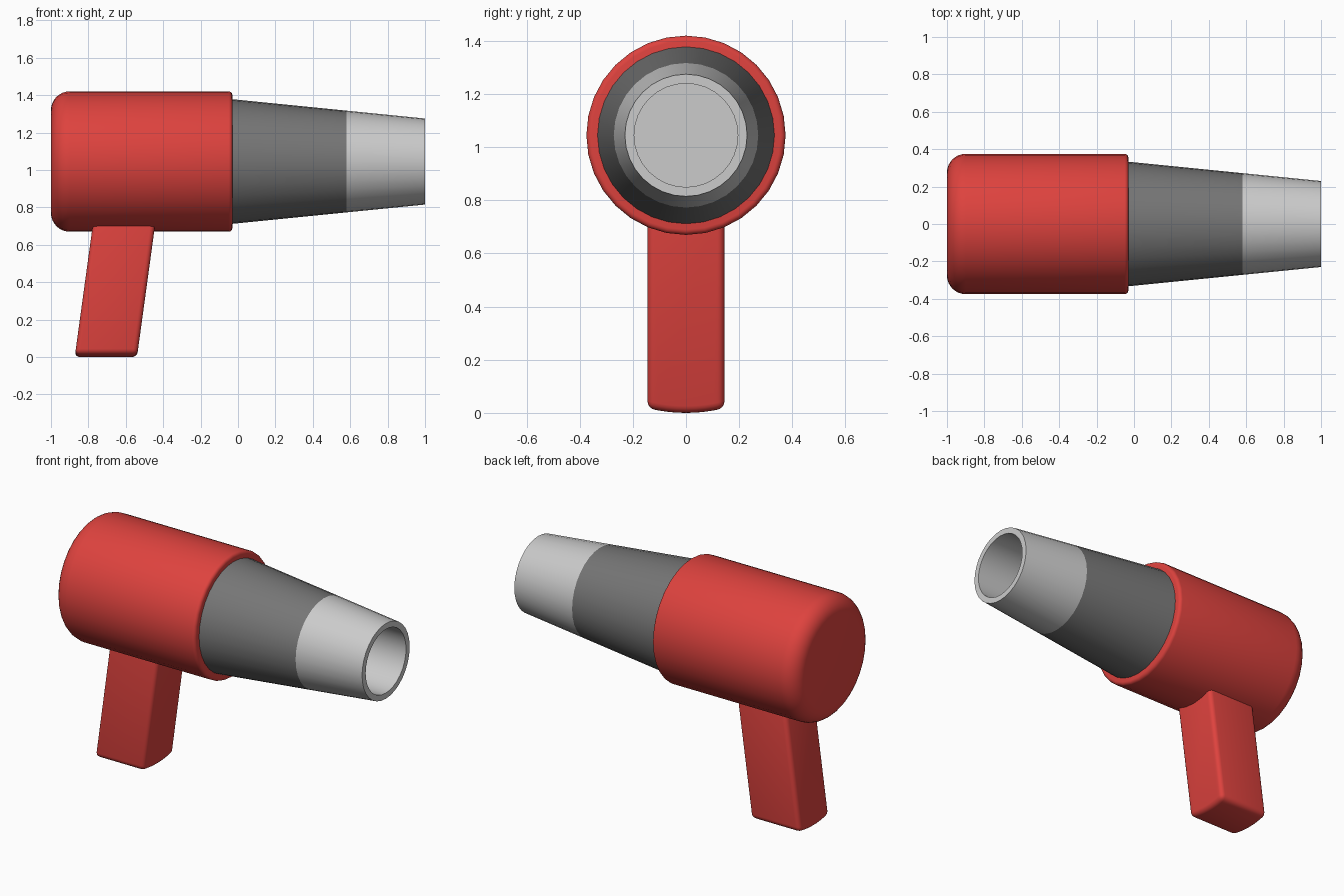
import bpy, bmesh, math
from mathutils import Matrix, Vector

if "Cube" in bpy.data.objects:
    bpy.data.objects.remove(bpy.data.objects["Cube"])

AXIS_Z = 1.045


def material(name, color):
    m = bpy.data.materials.new(name)
    m.diffuse_color = (*color, 1)
    m.use_nodes = True
    m.node_tree.nodes["Principled BSDF"].inputs["Base Color"].default_value = m.diffuse_color
    return m


red = material("red_plastic", (0.73, 0.055, 0.048))
dark = material("dark_grey", (0.18, 0.18, 0.18))
light = material("light_grey", (0.55, 0.55, 0.55))


def finish(name, bm, mat, angle=35):
    bmesh.ops.recalc_face_normals(bm, faces=bm.faces)
    me = bpy.data.meshes.new(name)
    bm.to_mesh(me)
    bm.free()
    ob = bpy.data.objects.new(name, me)
    bpy.context.collection.objects.link(ob)
    me.materials.append(mat)
    bpy.ops.object.select_all(action='DESELECT')
    ob.select_set(True)
    bpy.context.view_layer.objects.active = ob
    bpy.ops.object.shade_smooth_by_angle(angle=math.radians(angle))
    return ob


def lathe(name, profile, mat, sides=32):
    """Spin (x, radius) points around the barrel axis."""
    bm = bmesh.new()
    vs = [bm.verts.new((x, 0, AXIS_Z + r)) for x, r in profile]
    es = [bm.edges.new(p) for p in zip(vs, vs[1:])]
    bmesh.ops.spin(bm, geom=vs + es, cent=(0, 0, AXIS_Z), axis=(1, 0, 0),
                   angle=math.tau, steps=sides)
    bmesh.ops.remove_doubles(bm, verts=bm.verts, dist=1e-4)
    return finish(name, bm, mat)


def arc(cx, cr, rad, a0, a1, n):
    angles = [math.radians(a0 + (a1 - a0) * i / n) for i in range(n + 1)]
    return [(cx + rad * math.cos(a), cr + rad * math.sin(a)) for a in angles]


# Motor housing with a large rear rounding and a small front rounding
lathe("housing", [(-1, 0)] + arc(-0.9, 0.275, 0.1, 180, 90, 8)
      + arc(-0.05, 0.355, 0.02, 90, 0, 4) + [(-0.03, 0)], red)

# Tapered barrel
lathe("barrel", [(-0.06, 0), (-0.06, 0.336), (0.58, 0.272), (0.58, 0)], dark)

# Hollow nozzle tip
lathe("nozzle", [(0.58, 0), (0.58, 0.272), (1, 0.23), (1, 0.195),
                 (0.6, 0.195), (0.6, 0)], light)

# Handle: curved-bottom section extruded along x, bevelled, then leaned
bm = bmesh.new()
half, sag, n = 0.145, 0.018, 8
section = [(half * (2 * i / n - 1), sag * (2 * i / n - 1) ** 2) for i in range(n + 1)]
section += [(half, 0.8), (-half, 0.8)]
face = bm.faces.new([bm.verts.new((-0.873, y, z)) for y, z in section])
ext = bmesh.ops.extrude_face_region(bm, geom=[face])
bmesh.ops.translate(bm, vec=(0.333, 0, 0),
                    verts=[g for g in ext["geom"] if isinstance(g, bmesh.types.BMVert)])
bmesh.ops.recalc_face_normals(bm, faces=bm.faces)
sharp = [e for e in bm.edges if e.calc_face_angle(0) > math.radians(40)]
bmesh.ops.bevel(bm, geom=sharp, offset=0.026, segments=4, profile=0.5, affect='EDGES')
for v in bm.verts:
    v.co.x += 0.137 * v.co.z
finish("handle", bm, red)
